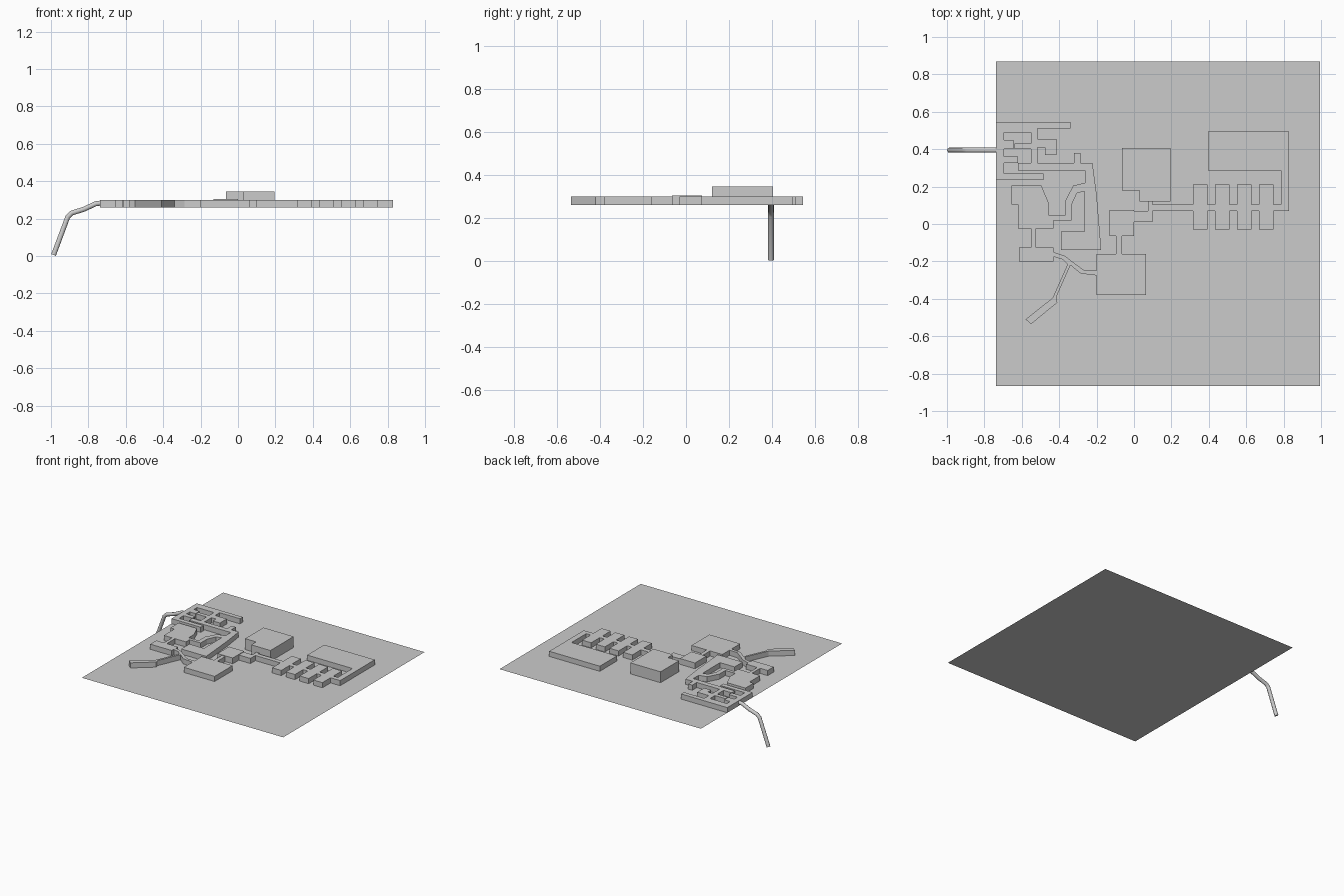
import bpy, bmesh, math
from mathutils import Vector

if "Cube" in bpy.data.objects:
    bpy.data.objects.remove(bpy.data.objects["Cube"])

BASE, TOP = 0.26, 0.30


def finish(name, bm, height):
    # raise a flat outline into a closed solid
    if height:
        res = bmesh.ops.extrude_face_region(bm, geom=bm.faces[:])
        verts = [g for g in res["geom"] if isinstance(g, bmesh.types.BMVert)]
        bmesh.ops.translate(bm, verts=verts, vec=(0, 0, height))
        bmesh.ops.recalc_face_normals(bm, faces=bm.faces[:])
    mesh = bpy.data.meshes.new(name)
    bm.to_mesh(mesh)
    bm.free()
    ob = bpy.data.objects.new(name, mesh)
    bpy.context.collection.objects.link(ob)
    return ob


def outline(name, pts, top=TOP):
    bm = bmesh.new()
    bm.faces.new([bm.verts.new((x, y, BASE)) for x, y in pts])
    return finish(name, bm, top - BASE)


def rect_union(name, rects, top=TOP):
    # merge (x0, x1, y0, y1) rectangles into one clean floor plan
    xs = sorted({v for r in rects for v in r[:2]})
    ys = sorted({v for r in rects for v in r[2:]})
    bm, cache = bmesh.new(), {}

    def vert(i, j):
        if (i, j) not in cache:
            cache[i, j] = bm.verts.new((xs[i], ys[j], BASE))
        return cache[i, j]

    for i in range(len(xs) - 1):
        for j in range(len(ys) - 1):
            cx, cy = (xs[i] + xs[i + 1]) / 2, (ys[j] + ys[j + 1]) / 2
            if any(a < cx < b and c < cy < d for a, b, c, d in rects):
                bm.faces.new([vert(i, j), vert(i + 1, j), vert(i + 1, j + 1), vert(i, j + 1)])
    return finish(name, bm, top - BASE)


# thin ground sheet
outline("ground_sheet", [(-.737, -.865), (.995, -.865), (.995, .87), (-.737, .87)], BASE)

# maze of passages in the upper left
rect_union("maze_passages", [
    (-.737, -.515, .49, .545), (-.515, -.34, .51, .545),
    (-.737, -.695, .235, .545), (-.737, -.485, .235, .27),
    (-.55, -.515, .285, .51), (-.62, -.41, .285, .325),
    (-.695, -.62, .325, .36), (-.64, -.55, .40, .43),
    (-.695, -.645, .40, .45), (-.515, -.475, .41, .455),
    (-.475, -.415, .37, .455)])

# linked rooms and slanted hall on the left
outline("left_rooms", [
    (-.41, .325), (-.32, .325), (-.32, .38), (-.285, .38), (-.285, .325), (-.222, .325),
    (-.2, .16), (-.175, -.14), (-.39, -.14), (-.39, -.04), (-.265, -.04), (-.265, .175),
    (-.305, .165), (-.335, .1), (-.335, .02), (-.43, .02), (-.43, -.025), (-.525, -.025),
    (-.525, -.125), (-.43, -.125), (-.43, -.2), (-.615, -.2), (-.615, -.125), (-.55, -.125),
    (-.55, -.025), (-.62, -.025), (-.62, .105), (-.655, .105), (-.655, .205), (-.495, .205),
    (-.455, .11), (-.455, .045), (-.37, .045), (-.37, .12), (-.325, .205), (-.262, .22),
    (-.262, .285), (-.41, .285)])

# forked tunnel
outline("forked_tunnel", [
    (-.43, -.15), (-.37, -.17), (-.325, -.205), (-.27, -.245), (-.2, -.25), (-.2, -.275),
    (-.285, -.265), (-.34, -.22), (-.415, -.39), (-.41, -.42), (-.55, -.535), (-.58, -.51),
    (-.435, -.395), (-.355, -.215), (-.38, -.19), (-.43, -.175)])

# lower hall and the passages leading right
rect_union("middle_rooms", [
    (-.2, .065, -.38, -.16), (-.095, -.065, -.16, -.065),
    (0, .1, .01, .07), (.075, .1, .07, .12), (.1, .315, .07, .105)])
rect_union("raised_room", [(-.13, 0, -.065, .075)], .305)

# tall chamber
rect_union("tall_chamber", [(-.065, .195, .18, .405), (.03, .195, .12, .18)], .345)

# row of cells with the big room behind
cells = [(.315 + .118 * i, .393 + .118 * i, -.03, .21) for i in range(4)]
rect_union("cell_block", cells + [
    (.315, .83, .07, .105), (.785, .83, .07, .495), (.395, .83, .285, .495)])

# bent drain pipe
curve = bpy.data.curves.new("pipe_path", "CURVE")
curve.dimensions = "3D"
curve.bevel_depth = .014
curve.bevel_resolution = 3
curve.use_fill_caps = True
path = [(-.735, .395, .283), (-.76, .395, .28), (-.825, .395, .25),
        (-.89, .395, .23), (-.91, .395, .21), (-.986, .395, .006)]
sp = curve.splines.new("POLY")
sp.points.add(len(path) - 1)
for p, co in zip(sp.points, path):
    p.co = (*co, 1)
pipe = bpy.data.objects.new("drain_pipe", curve)
bpy.context.collection.objects.link(pipe)
